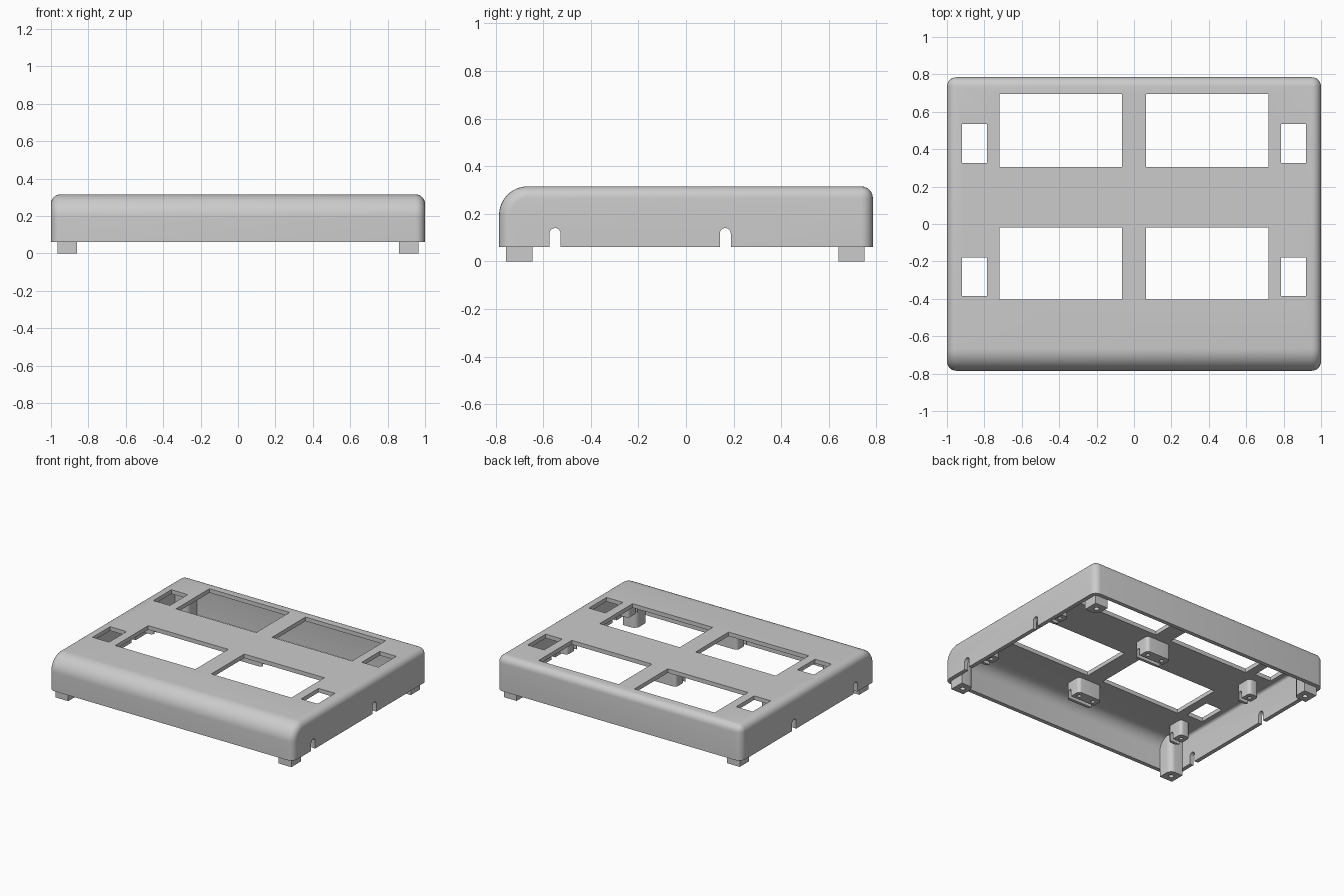
import bpy, bmesh, math
from mathutils import Vector

if "Cube" in bpy.data.objects:
    bpy.data.objects.remove(bpy.data.objects["Cube"])

grey = bpy.data.materials.new("plain grey")
grey.diffuse_color = (0.6, 0.6, 0.6, 1)
grey.use_nodes = True
grey.node_tree.nodes["Principled BSDF"].inputs["Base Color"].default_value = grey.diffuse_color

HX, HY, TOP, RIM = 1.0, 0.785, 0.315, 0.06
WALL = 0.03


def add_object(name, bm):
    bmesh.ops.recalc_face_normals(bm, faces=bm.faces)
    mesh = bpy.data.meshes.new(name)
    bm.to_mesh(mesh)
    bm.free()
    mesh.materials.append(grey)
    ob = bpy.data.objects.new(name, mesh)
    bpy.context.collection.objects.link(ob)
    return ob


def add_box(bm, x0, x1, y0, y1, z0, z1):
    geo = bmesh.ops.create_cube(bm, size=1)["verts"]
    for v in geo:
        v.co = Vector((x1 if v.co.x > 0 else x0, y1 if v.co.y > 0 else y0, z1 if v.co.z > 0 else z0))
    return geo


def add_prism(bm, points, axis, length):
    face = bm.faces.new([bm.verts.new(p) for p in points])
    out = bmesh.ops.extrude_face_region(bm, geom=[face])["geom"]
    bmesh.ops.translate(bm, vec=Vector(axis) * length,
                        verts=[g for g in out if isinstance(g, bmesh.types.BMVert)])


def arch(y, z0, zc, r, x):
    """Slot outline with a round top, in the plane at x."""
    pts = [(x, y - r, z0)]
    pts += [(x, y - r * math.cos(a * math.pi / 10), zc + r * math.sin(a * math.pi / 10)) for a in range(11)]
    return pts + [(x, y + r, z0)]


def cover_solid(name, inset, bottom):
    """Box with a large front-top round and small rounds on the other edges."""
    bm = bmesh.new()
    add_box(bm, -HX + inset, HX - inset, -HY + inset, HY - inset, bottom, TOP - inset)
    front = [e for e in bm.edges if all(v.co.y < 0 and v.co.z > TOP - inset - 0.001 for v in e.verts)]
    bmesh.ops.bevel(bm, geom=front, offset=0.12 - inset, segments=12, profile=0.5, affect='EDGES')
    sharp = [e for e in bm.edges if e.calc_face_angle(0) > 1.0
             and any(v.co.z > bottom + 0.001 for v in e.verts)]
    bmesh.ops.bevel(bm, geom=sharp, offset=0.05 - inset, segments=6, profile=0.5, affect='EDGES')
    return add_object(name, bm)


def combine(ob, other, operation, remove=True):
    mod = ob.modifiers.new("cut", 'BOOLEAN')
    mod.operation, mod.solver, mod.object = operation, 'EXACT', other
    bpy.context.view_layer.objects.active = ob
    bpy.ops.object.modifier_apply(modifier=mod.name)
    if remove:
        bpy.data.objects.remove(other)


def smooth(ob):
    bpy.ops.object.select_all(action='DESELECT')
    ob.select_set(True)
    bpy.context.view_layer.objects.active = ob
    bpy.ops.object.shade_smooth_by_angle(angle=math.radians(30))


def rounded_post(name, x0, x1, y0, y1, z0, z1, r, keep=lambda v: True):
    """Upright block with rounded vertical corners."""
    bm = bmesh.new()
    add_box(bm, x0, x1, y0, y1, z0, z1)
    edges = [e for e in bm.edges if abs(e.verts[0].co.z - e.verts[1].co.z) > 0.01 and keep(e.verts[0].co)]
    bmesh.ops.bevel(bm, geom=edges, offset=r, segments=6, profile=0.5, affect='EDGES')
    return add_object(name, bm)


def screw_hole(x, y, z, r, depth):
    bm = bmesh.new()
    pts = [(x + r * math.cos(a * math.pi / 8), y + r * math.sin(a * math.pi / 8), z - 0.02) for a in range(16)]
    add_prism(bm, pts, (0, 0, 1), depth + 0.02)
    return add_object("hole_cutter", bm)


# hollow cover
cover = cover_solid("cover", 0.0, RIM)
combine(cover, cover_solid("cavity_cutter", WALL, RIM - 0.1), 'DIFFERENCE')

# large and small windows through the top
bm = bmesh.new()
for s in (-1, 1):
    for a, b, y0, y1 in ((0.065, 0.72, 0.305, 0.695), (0.065, 0.72, -0.405, -0.02),
                         (0.785, 0.92, 0.325, 0.535), (0.785, 0.92, -0.385, -0.18)):
        add_box(bm, min(s * a, s * b), max(s * a, s * b), y0, y1, 0.25, 0.4)
combine(cover, add_object("window_cutter", bm), 'DIFFERENCE')

# round-topped slots in the side walls
bm = bmesh.new()
for y in (-0.55, 0.165):
    add_prism(bm, arch(y, 0.0, 0.117, 0.023, -1.2), (1, 0, 0), 2.4)
combine(cover, add_object("slot_cutter", bm), 'DIFFERENCE')
smooth(cover)

# corner posts that end in feet, trimmed to the curve of the cover
limit = cover_solid("post_limit", 0.015, -0.1)
for sx, side in ((-1, "left"), (1, "right")):
    for y0, y1, end in ((-0.755, -0.645, "front"), (0.64, 0.75, "back")):
        xs = sorted((sx * 0.86, sx * 0.965))
        mid = (y0 + y1) / 2
        post = rounded_post(f"{end}_{side}_foot", *xs, y0, y1, 0.0, 0.295, 0.04,
                            lambda v: abs(v.x) < 0.9 and abs(v.y) < 0.7)
        combine(post, limit, 'INTERSECT', remove=False)
        combine(post, screw_hole(sx * 0.912, mid, 0, 0.018, 0.1), 'DIFFERENCE')
        smooth(post)
bpy.data.objects.remove(limit)

# hanging bosses under the top, grooved along x, with screw holes
for y, row in ((-0.55, "front"), (0.165, "back")):
    for cx, half, col in ((-0.83, 0.04, "left"), (0, 0.1, "middle"), (0.83, 0.04, "right")):
        boss = rounded_post(f"{row}_{col}_boss", cx - half, cx + half, y - 0.035, y + 0.095,
                            0.17, 0.295, 0.025)
        bm = bmesh.new()
        add_prism(bm, arch(y, 0.1, 0.215, 0.014, cx - 0.3), (1, 0, 0), 0.6)
        combine(boss, add_object("groove_cutter", bm), 'DIFFERENCE')
        for hx in ((-0.06, 0.06) if half > 0.05 else (0,)):
            combine(boss, screw_hole(cx + hx, y + 0.05, 0.17, 0.014, 0.06), 'DIFFERENCE')
        smooth(boss)
